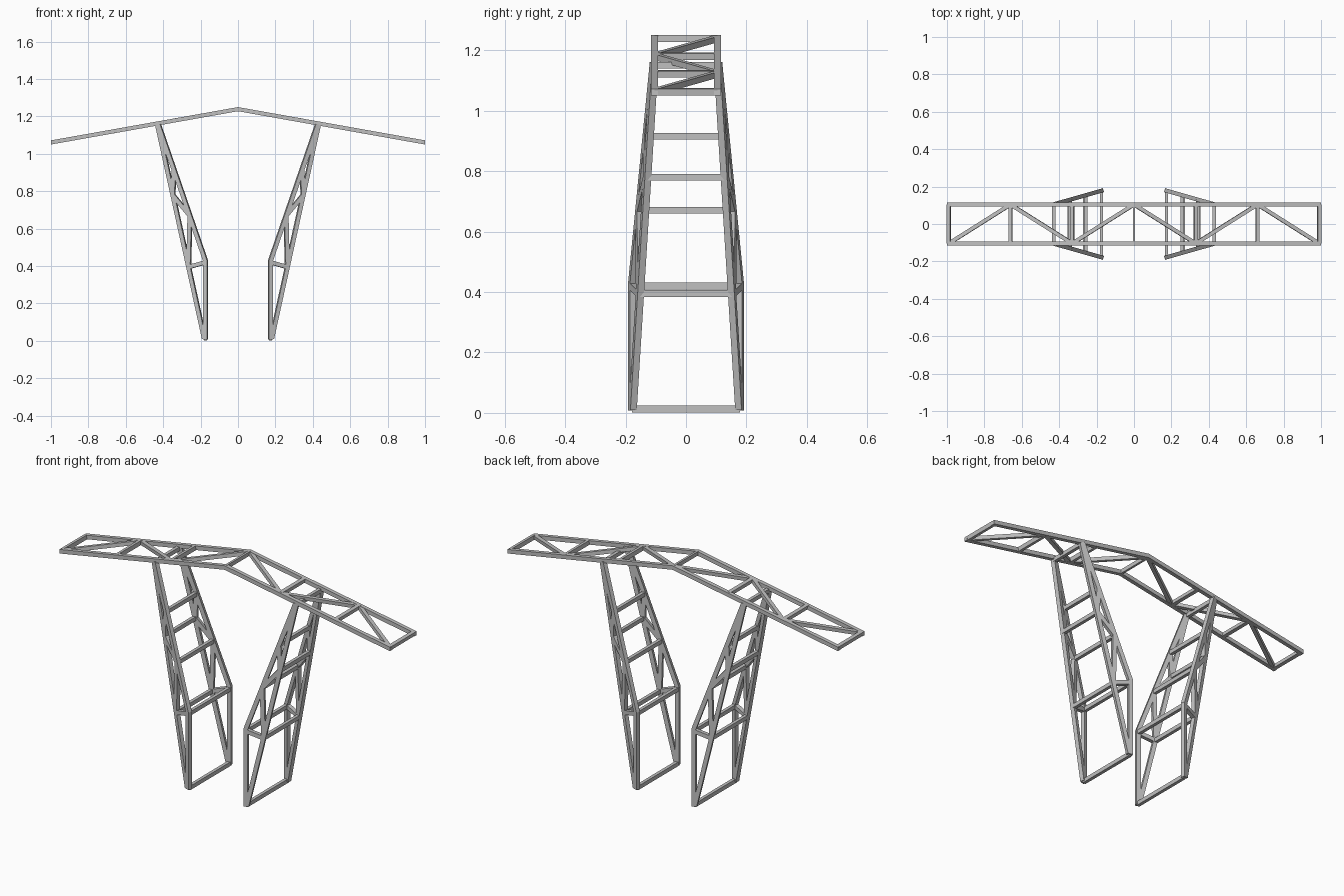
import bpy
import bmesh
from mathutils import Vector

cube = bpy.data.objects.get("Cube")
if cube:
    bpy.data.objects.remove(cube, do_unlink=True)

GREY = (0.53, 0.53, 0.53, 1)
steel = bpy.data.materials.new("light grey steel")
steel.use_nodes = True
steel.diffuse_color = GREY
steel.node_tree.nodes["Principled BSDF"].inputs["Base Color"].default_value = GREY

T = 0.022          # tube thickness
ROOF_Y = 0.104     # half spacing of the roof chords
RIDGE = 1.239      # ridge centre height
SLOPE = 0.178


def beam(name, a, b, side, width=T, height=T, extend=0.0):
    """Rectangular tube from a to b; width is measured along side."""
    a, b = Vector(a), Vector(b)
    along = (b - a).normalized()
    side = Vector(side)
    side = (side - along * side.dot(along)).normalized()
    up = along.cross(side)
    bm = bmesh.new()
    ring = []
    for s, u in ((-1, -1), (1, -1), (1, 1), (-1, 1)):
        offset = side * (s * width / 2) + up * (u * height / 2)
        ring.append(bm.verts.new(a - along * extend + offset))
    base = bm.faces.new(ring)
    top = bmesh.ops.extrude_face_region(bm, geom=[base])["geom"]
    moved = [v for v in top if isinstance(v, bmesh.types.BMVert)]
    bmesh.ops.translate(bm, verts=moved, vec=b - a + along * 2 * extend)
    return finish(name, bm)


def finish(name, bm):
    bmesh.ops.recalc_face_normals(bm, faces=bm.faces)
    mesh = bpy.data.meshes.new(name)
    bm.to_mesh(mesh)
    bm.free()
    mesh.materials.append(steel)
    obj = bpy.data.objects.new(name, mesh)
    bpy.context.collection.objects.link(obj)
    return obj


def roof(x, y):
    return Vector((x, y, RIDGE - SLOPE * abs(x)))


# Roof chords, mitred at the ridge
for label, y in (("front", -ROOF_Y), ("back", ROOF_Y)):
    bm = bmesh.new()
    h = T / 2
    outline = [(x, -h) for x in (-1, 0, 1)] + [(x, h) for x in (1, 0, -1)]
    verts = [bm.verts.new(roof(x, y - h) + Vector((0, 0, dz))) for x, dz in outline]
    face = bm.faces.new(verts)
    geom = bmesh.ops.extrude_face_region(bm, geom=[face])["geom"]
    bmesh.ops.translate(bm, verts=[v for v in geom if isinstance(v, bmesh.types.BMVert)],
                        vec=(0, T, 0))
    finish(f"roof_chord_{label}", bm)

# Roof cross members and zigzag diagonals
nodes = [-0.99, -0.66, -0.33, 0, 0.33, 0.66, 0.99]
for i, x in enumerate(nodes):
    width = 0.012 if x == 0 else 0.019
    beam(f"roof_cross_{i}", roof(x, -ROOF_Y), roof(x, ROOF_Y), (1, 0, -SLOPE * (x > 0) + SLOPE * (x < 0)), width)
for i, (x0, x1) in enumerate(zip(nodes, nodes[1:])):
    y = ROOF_Y if i % 2 else -ROOF_Y
    a, b = roof(x0, y), roof(x1, -y)
    slope_normal = Vector((SLOPE if x0 + x1 > 0 else -SLOPE, 0, 1))
    beam(f"roof_diagonal_{i}", a, b, slope_normal, 0.02, 0.02)


# Leg frames: each side panel lies in a vertical plane that splays inward
def leg(x, z, sx, sy):
    return Vector((sx * x, sy * (0.105 + (0.43 - x) * 0.285), z))


def outer(z):
    return 0.177 + 0.253 * z / 1.155, z


def inner(z):
    return (0.174 + 0.25 * max(0, z - 0.43) / 0.725), z


ZIGZAG = [inner(0.42), outer(0.395), inner(0.67), outer(0.78), inner(0.915), outer(1.15)]
RUNGS = [inner(0.013)] + ZIGZAG

for side, sx in (("left", 1), ("right", -1)):
    for depth, sy in (("front", -1), ("back", 1)):
        normal = leg(0, 0, sx, sy) - leg(1, 0, sx, sy)
        normal = Vector((-normal.y, normal.x, 0))
        bars = [("outer_chord", outer(0.012), outer(1.155)),
                ("inner_post", inner(0.011), inner(0.43)),
                ("inner_chord", inner(0.43), inner(1.155))]
        bars += [(f"brace_{i}", p, q) for i, (p, q) in enumerate(zip(ZIGZAG, ZIGZAG[1:]))]
        for part, p, q in bars:
            lap = 0.003 if part.startswith("inner") else 0
            beam(f"{side}_{depth}_leg_{part}", leg(*p, sx, sy), leg(*q, sx, sy), normal, extend=lap)
    for i, p in enumerate(RUNGS):
        beam(f"{side}_leg_rung_{i}", leg(*p, sx, -1), leg(*p, sx, 1), (1, 0, 0), 0.018)
